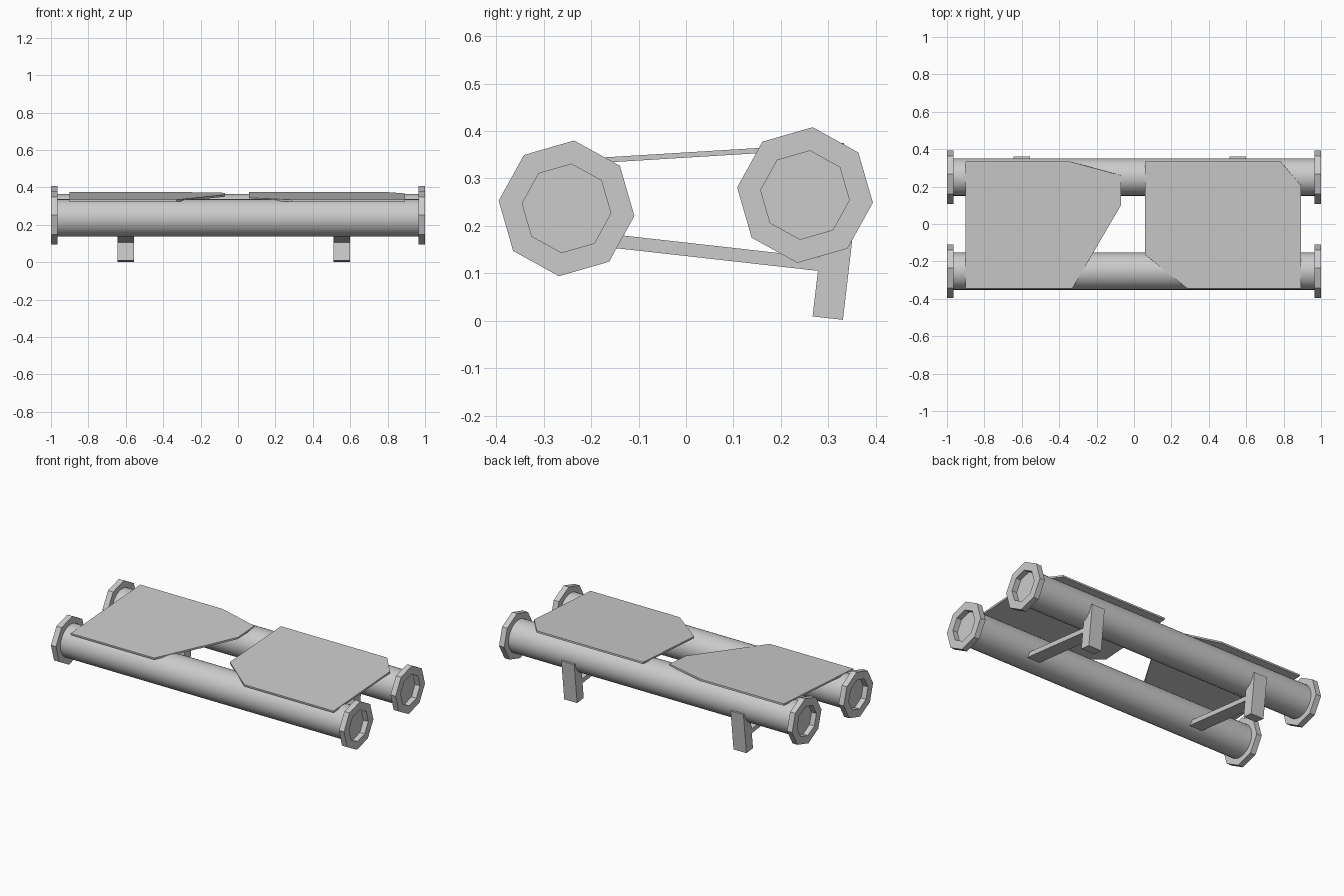
import bpy, bmesh, math
from mathutils import Vector, Matrix

if "Cube" in bpy.data.objects:
    bpy.data.objects.remove(bpy.data.objects["Cube"])

gray = bpy.data.materials.new("light gray")
gray.use_nodes = True
gray.diffuse_color = (0.6, 0.6, 0.6, 1)
gray.node_tree.nodes["Principled BSDF"].inputs["Base Color"].default_value = (0.6, 0.6, 0.6, 1)


def make_object(name, bm, smooth=False):
    bmesh.ops.recalc_face_normals(bm, faces=bm.faces)
    mesh = bpy.data.meshes.new(name)
    bm.to_mesh(mesh)
    bm.free()
    mesh.materials.append(gray)
    ob = bpy.data.objects.new(name, mesh)
    bpy.context.collection.objects.link(ob)
    if smooth:
        bpy.ops.object.select_all(action="DESELECT")
        ob.select_set(True)
        bpy.context.view_layer.objects.active = ob
        bpy.ops.object.shade_smooth_by_angle(angle=math.radians(30))
    return ob


def extrude(name, points, vector, smooth=False):
    """Solid made by sweeping a flat outline along a vector."""
    bm = bmesh.new()
    face = bm.faces.new([bm.verts.new(p) for p in points])
    top = bmesh.ops.extrude_face_region(bm, geom=[face], use_keep_orig=True)
    verts = [g for g in top["geom"] if isinstance(g, bmesh.types.BMVert)]
    bmesh.ops.translate(bm, verts=verts, vec=vector)
    return make_object(name, bm, smooth)


def circle(x, centre, radius, sides, turn=0.0):
    angles = [turn + math.tau * i / sides for i in range(sides)]
    return [Vector((x, centre[0] + radius * math.cos(a), centre[1] + radius * math.sin(a)))
            for a in angles]


def flange(name, centre, side):
    """Octagonal collar with a recessed octagonal opening."""
    bm = bmesh.new()
    turn = math.radians(83.6)
    loops = [[bm.verts.new(p) for p in circle(side * x, centre, r, 8, turn)]
             for x, r in ((0.965, 0.094), (0.965, 0.144), (1.0, 0.144), (1.0, 0.094))]
    for k in range(4):
        a, b = loops[k], loops[(k + 1) % 4]
        for i in range(8):
            j = (i + 1) % 8
            bm.faces.new((a[i], a[j], b[j], b[i]))
    make_object(name, bm)


# Two round tubes with a collar at each end
for row, centre in (("front", (-0.252, 0.237)), ("back", (0.251, 0.265))):
    extrude(row + "_tube", circle(-0.967, centre, 0.1, 32), (1.934, 0, 0), True)
    for side, label in ((1, "left"), (-1, "right")):
        flange(f"{row}_{label}_collar", centre, side)

# Two thin tilted deck plates
decks = {
    "right_deck": [(-0.9, 0.333), (-0.9, -0.345), (-0.33, -0.345),
                   (-0.07, 0.1), (-0.07, 0.26), (-0.34, 0.333)],
    "left_deck": [(0.06, 0.333), (0.06, -0.165), (0.285, -0.345),
                  (0.893, -0.345), (0.893, 0.205), (0.785, 0.333)],
}
for name, outline in decks.items():
    extrude(name, [(x, y, 0.355 + 0.061 * y) for x, y in outline], (0, 0.0007, -0.011))

# Leaning legs with a brace running to the front tube
for label, x in (("right", -0.6), ("left", 0.555)):
    leg = [(0.267, 0.009), (0.331, 0.002), (0.36, 0.25), (0.296, 0.257)]
    brace = [(-0.21, 0.16), (0.28, 0.105), (0.283, 0.133), (-0.207, 0.188)]
    for part, outline in (("leg", leg), ("brace", brace)):
        extrude(f"{label}_{part}", [(x - 0.044, y, z) for y, z in outline], (0.088, 0, 0))
